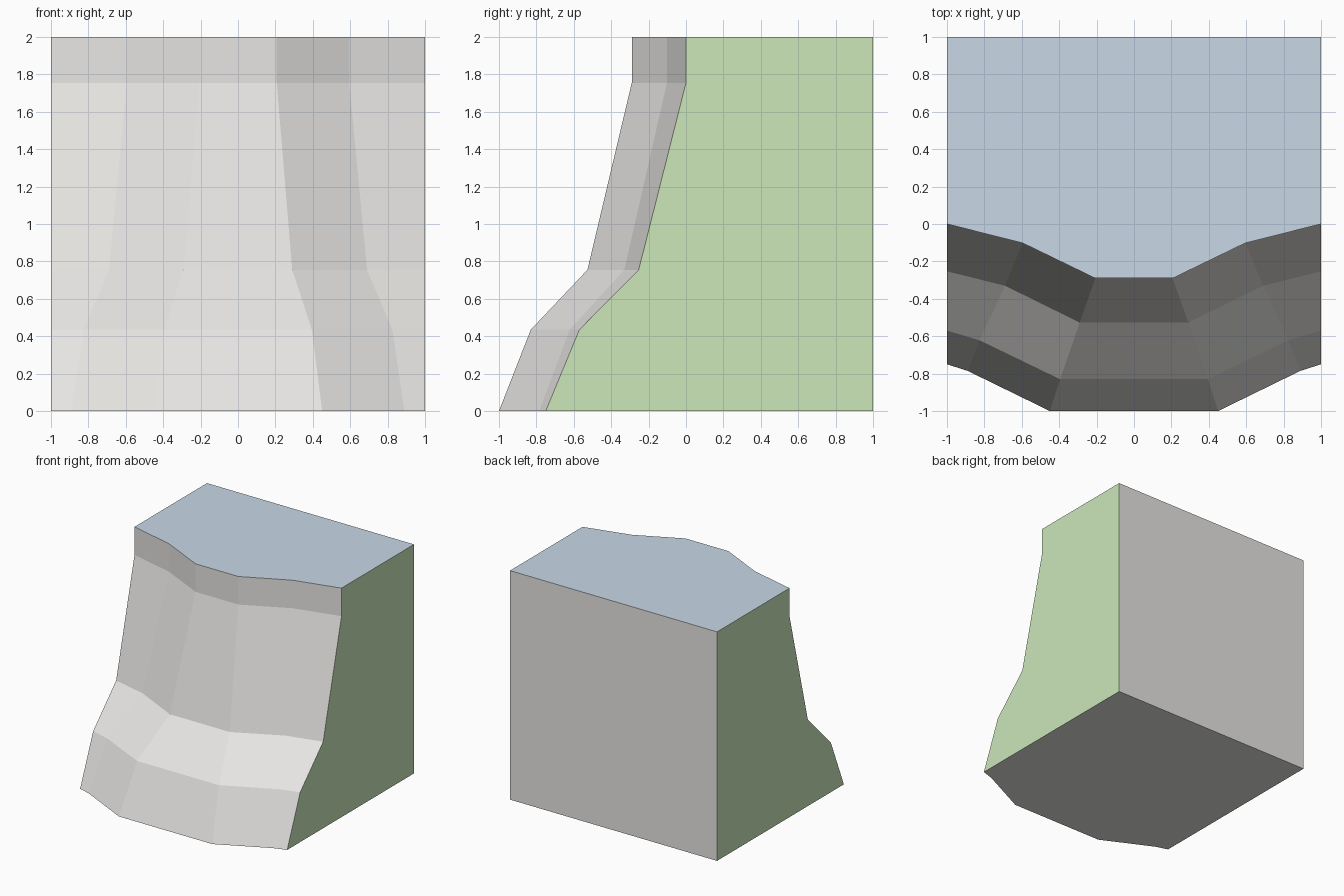
import bpy
import bmesh

if "Cube" in bpy.data.objects:
    bpy.data.objects.remove(bpy.data.objects["Cube"], do_unlink=True)


def make_material(name, rgb):
    mat = bpy.data.materials.new(name)
    mat.use_nodes = True
    color = (*rgb, 1.0)
    mat.diffuse_color = color
    mat.node_tree.nodes["Principled BSDF"].inputs["Base Color"].default_value = color
    return mat


materials = [
    make_material("pale grey stone", (0.8, 0.79, 0.77)),
    make_material("soft blue top", (0.58, 0.69, 0.8)),
    make_material("soft green sides", (0.6, 0.8, 0.49)),
]
STONE, TOP, SIDE = range(3)

# Each level: height, then x, y of the bulge corner, the shoulder and the side edge
levels = [
    (0.0, (0.45, -1.0), (0.89, -0.785), (1.0, -0.75)),
    (0.435, (0.395, -0.83), (0.825, -0.622), (1.0, -0.57)),
    (0.755, (0.29, -0.527), (0.69, -0.33), (1.0, -0.253)),
    (1.755, (0.207, -0.29), (0.595, -0.102), (1.0, 0.0)),
    (2.0, (0.207, -0.29), (0.595, -0.102), (1.0, 0.0)),
]

bm = bmesh.new()

# Mirrored front contour at each level
rows = []
for z, *half in levels:
    contour = [(-x, y) for x, y in reversed(half)] + half
    rows.append([bm.verts.new((x, y, z)) for x, y in contour])

# Faceted cliff front
for low, high in zip(rows, rows[1:]):
    for i in range(len(low) - 1):
        bm.faces.new((low[i], low[i + 1], high[i + 1], high[i]))

# Straight back, flat sides, top and base
back = {(x, z): bm.verts.new((x, 1, z)) for x in (-1, 1) for z in (0, 2)}
bm.faces.new([back[key] for key in ((-1, 0), (-1, 2), (1, 2), (1, 0))])
for x, end in ((-1, 0), (1, -1)):
    face = bm.faces.new([row[end] for row in rows] + [back[x, 2], back[x, 0]])
    face.material_index = SIDE
bm.faces.new(rows[-1] + [back[1, 2], back[-1, 2]]).material_index = TOP
bm.faces.new(rows[0] + [back[1, 0], back[-1, 0]])
bmesh.ops.recalc_face_normals(bm, faces=bm.faces)

mesh = bpy.data.meshes.new("cliff_block")
bm.to_mesh(mesh)
bm.free()
for mat in materials:
    mesh.materials.append(mat)
cliff = bpy.data.objects.new("cliff_block", mesh)
bpy.context.collection.objects.link(cliff)
